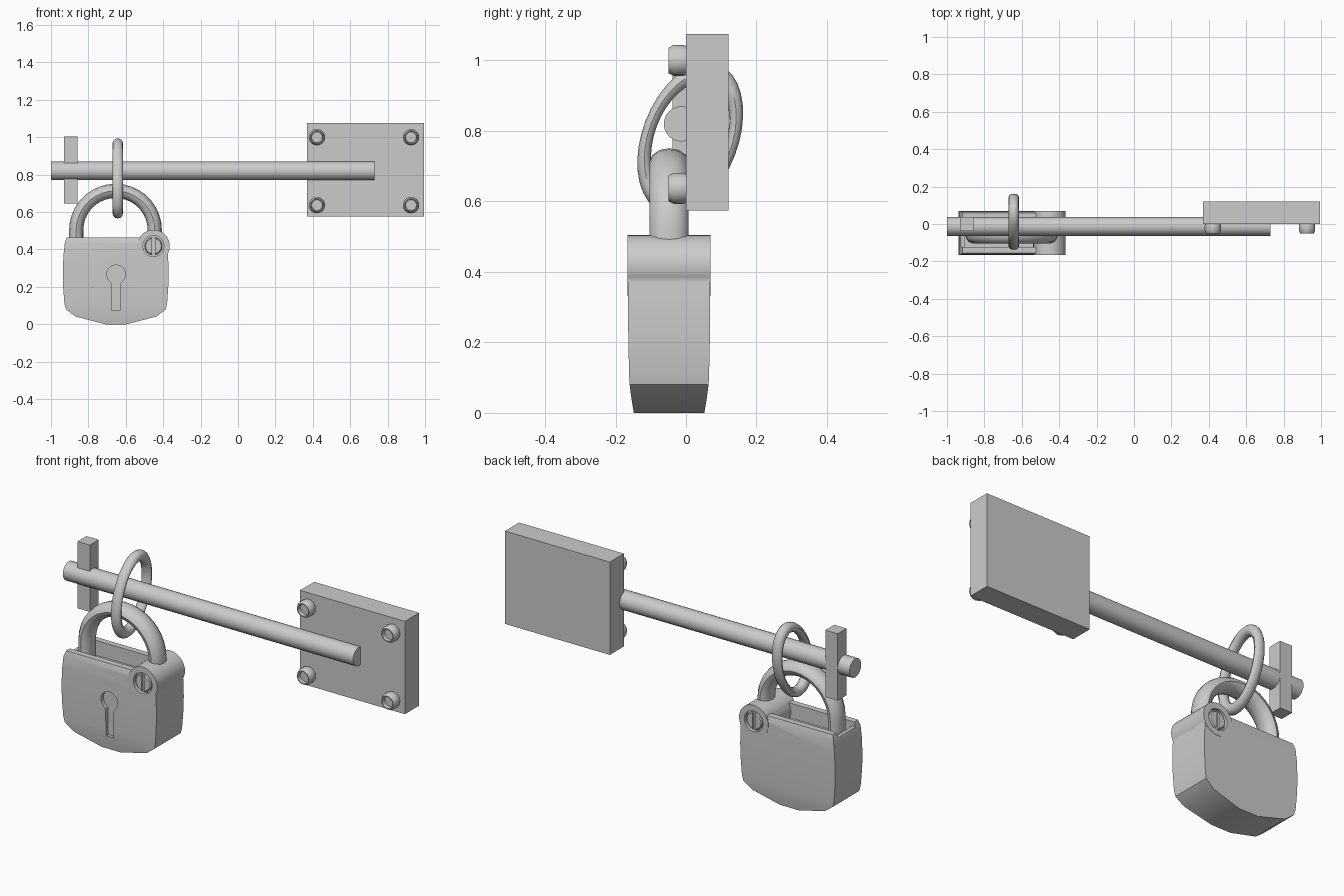
import bpy, bmesh
from math import sin, cos, pi, radians
from mathutils import Matrix, Vector

if "Cube" in bpy.data.objects:
    bpy.data.objects.remove(bpy.data.objects["Cube"])


def make(name, verts, faces, smooth=True):
    me = bpy.data.meshes.new(name)
    me.from_pydata(verts, [], faces)
    bm = bmesh.new()
    bm.from_mesh(me)
    bmesh.ops.recalc_face_normals(bm, faces=bm.faces)
    bm.to_mesh(me)
    bm.free()
    ob = bpy.data.objects.new(name, me)
    bpy.context.collection.objects.link(ob)
    if smooth:
        smooth_by_angle(ob)
    return ob


def smooth_by_angle(ob):
    bpy.ops.object.select_all(action='DESELECT')
    ob.select_set(True)
    bpy.context.view_layer.objects.active = ob
    bpy.ops.object.shade_smooth_by_angle(angle=radians(35))


def loft(name, rings, closed=False, smooth=True):
    """Skin a list of equal rings; cap the ends, or join last to first."""
    n, m = len(rings[0]), len(rings)
    faces = [(i * n + j, i * n + (j + 1) % n,
              (i + 1) % m * n + (j + 1) % n, (i + 1) % m * n + j)
             for i in range(m if closed else m - 1) for j in range(n)]
    if not closed:
        faces += [tuple(range(n)), tuple(range((m - 1) * n, m * n))]
    return make(name, [v for r in rings for v in r], faces, smooth)


def box(name, x0, x1, y0, y1, z0, z1):
    return loft(name, [[(x0, y0, z), (x1, y0, z), (x1, y1, z), (x0, y1, z)]
                       for z in (z0, z1)], smooth=False)


def turned(name, x, z, profile, n=24):
    """Turn (radius, y) points about a y-parallel axis."""
    return loft(name, [[(x + r * cos(2 * pi * k / n), y, z + r * sin(2 * pi * k / n))
                        for k in range(n)] for r, y in profile])


def boolean(ob, cutter, op='DIFFERENCE'):
    mod = ob.modifiers.new(op, 'BOOLEAN')
    mod.operation, mod.object, mod.solver = op, cutter, 'EXACT'
    bpy.context.view_layer.objects.active = ob
    bpy.ops.object.modifier_apply(modifier=mod.name)
    bpy.data.objects.remove(cutter)


# Wall plate and its four hollow-headed bolts
box('wall_plate', 0.37, 0.995, 0, 0.12, 0.575, 1.075)
for bx in (0.422, 0.925):
    for bz in (0.637, 1.0):
        turned('plate_bolt', bx, bz, [(0.038, 0.01), (0.044, -0.008), (0.044, -0.035),
               (0.036, -0.05), (0.031, -0.05), (0.029, -0.03)], 16)

# Bolt rod and cross bar
loft('rod', [[(x, -0.013 + 0.05 * cos(2 * pi * k / 24), 0.82 + 0.05 * sin(2 * pi * k / 24))
              for k in range(24)] for x in (-1, 0.73)])
box('cross_bar', -0.93, -0.857, -0.038, 0.038, 0.645, 1.005)

# Oval link, leaning back around the rod
lean = Matrix.Translation((-0.643, 0.012, 0.78)) @ Matrix.Rotation(radians(-21), 4, 'X')
rings = []
for i in range(36):
    a = 2 * pi * i / 36
    ring = []
    for k in range(12):
        b = 2 * pi * k / 12
        r = 0.87 + 0.13 * cos(b)
        ring.append(lean @ Vector((0.028 * sin(b), 0.136 * r * cos(a), 0.224 * r * sin(a))))
    rings.append(ring)
loft('oval_link', rings, closed=True)

# Shackle: flattened tube along a U path
CX, CY = -0.655, -0.048
path = [(0.21, 0.37, 0)]
path += [(0.21 * cos(pi * i / 18), 0.503 + 0.21 * sin(pi * i / 18), pi * i / 18)
         for i in range(19)]
path += [(-0.21, 0.37, pi)]
loft('shackle', [[(CX + px + 0.038 * cos(2 * pi * k / 12) * cos(a),
                   CY + 0.055 * sin(2 * pi * k / 12),
                   pz + 0.038 * cos(2 * pi * k / 12) * sin(a))
                  for k in range(12)] for px, pz, a in path])

# Padlock body: stacked rectangles of z, left, right, half depth
sections = [(0, -0.71, -0.595, 0.1), (0.042, -0.87, -0.435, 0.107),
            (0.08, -0.92, -0.386, 0.112), (0.11, -0.928, -0.379, 0.1135),
            (0.2, -0.935, -0.373, 0.1155), (0.28, -0.937, -0.371, 0.1165),
            (0.37, -0.933, -0.374, 0.1165), (0.435, -0.926, -0.38, 0.1155),
            (0.465, -0.916, -0.40, 0.107)]
body = loft('padlock_body', [[(l, CY - h, z), (r, CY - h, z), (r, CY + h, z), (l, CY + h, z)]
                             for z, l, r, h in sections])

# Trough in the top and low notch in its left end
boolean(body, box('trough_cutter', -0.905, -0.45, CY - 0.075, CY + 0.075, 0.385, 0.6))
boolean(body, box('notch_cutter', -1, -0.89, CY - 0.075, CY + 0.075, 0.44, 0.6))

# Hinge lug with a recess and slotted screw on each side
LX, LZ = -0.452, 0.418
boolean(body, turned('lug', LX, LZ, [(0.087, CY - 0.118), (0.087, CY + 0.118)], 32), 'UNION')
for s in (-1, 1):
    boolean(body, turned('recess_cutter', LX, LZ,
                         [(0.056, CY + s * 0.1), (0.056, CY + s * 0.14)]))
    screw = turned('hinge_screw', LX, LZ, [(0.047, CY + s * 0.09), (0.047, CY + s * 0.11),
                                           (0.042, CY + s * 0.116)])
    ys = sorted((CY + s * 0.104, CY + s * 0.14))
    boolean(screw, box('slot_cutter', LX - 0.008, LX + 0.008, *ys, LZ - 0.06, LZ + 0.06))
    smooth_by_angle(screw)

# Keyhole: round top running into a tapered slot
outline = [(-0.652 + 0.05 * cos(radians(d)), 0.267 + 0.05 * sin(radians(d)))
           for d in range(-50, 231, 20)]
outline += [(-0.676, 0.22), (-0.673, 0.073), (-0.631, 0.073), (-0.628, 0.22)]
boolean(body, loft('keyhole_cutter', [[(x, y, z) for x, z in outline]
                                      for y in (CY - 0.2, CY - 0.095)]))
smooth_by_angle(body)
